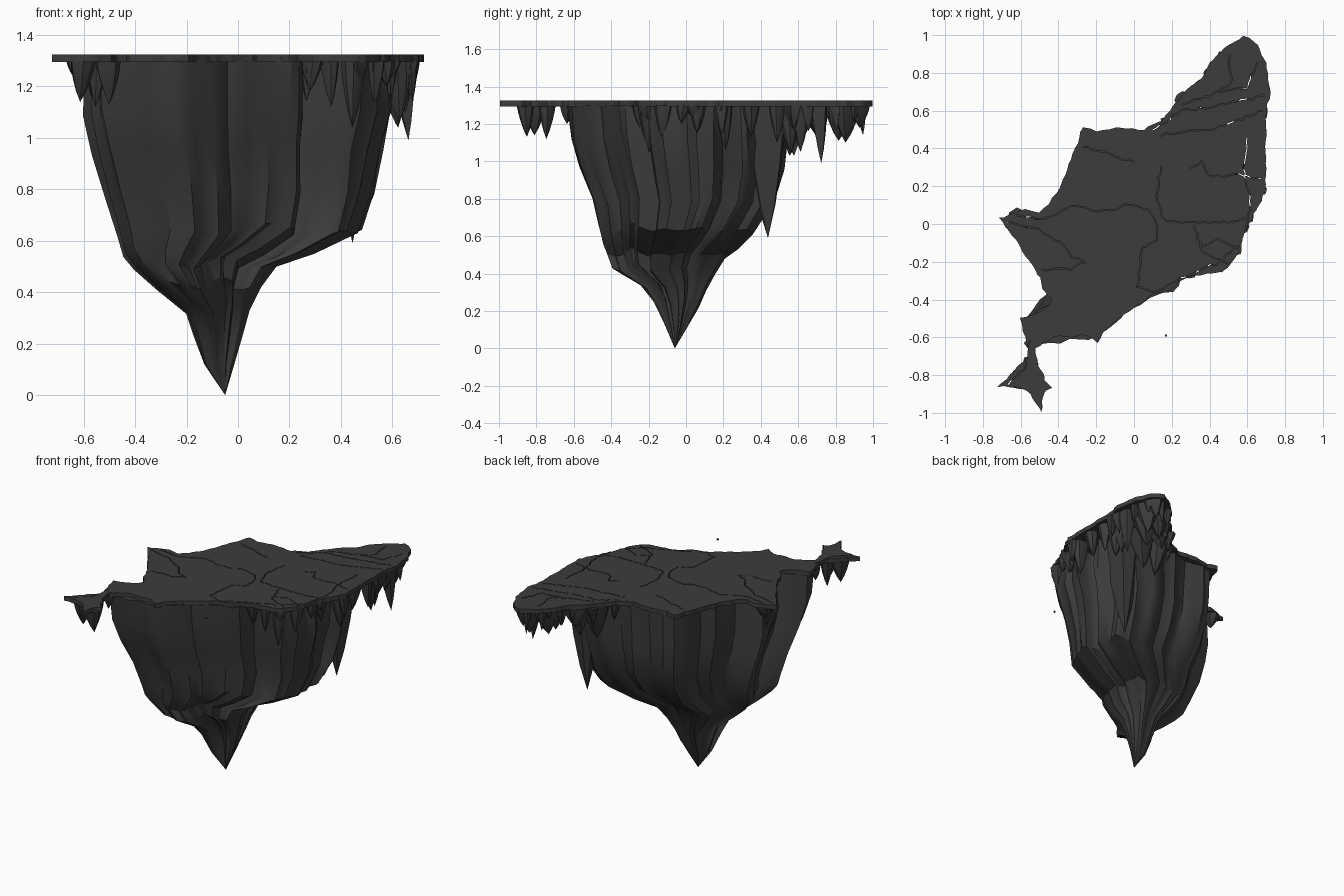
import bpy, bmesh, math, random
from mathutils import Vector, noise

random.seed(7)
if "Cube" in bpy.data.objects:
    bpy.data.objects.remove(bpy.data.objects["Cube"])

rock = bpy.data.materials.new("dark rock grey")
rock.use_nodes = True
rock.diffuse_color = (.045, .045, .045, 1)
rock.node_tree.nodes["Principled BSDF"].inputs["Base Color"].default_value = rock.diffuse_color

TOP, UNDER = 1.325, 1.295


def make_object(name, bm):
    bmesh.ops.recalc_face_normals(bm, faces=bm.faces)
    mesh = bpy.data.meshes.new(name)
    bm.to_mesh(mesh)
    bm.free()
    mesh.materials.append(rock)
    obj = bpy.data.objects.new(name, mesh)
    bpy.context.collection.objects.link(obj)
    return obj


def activate(obj):
    bpy.ops.object.select_all(action='DESELECT')
    obj.select_set(True)
    bpy.context.view_layer.objects.active = obj


def smooth(obj, degrees):
    activate(obj)
    bpy.ops.object.shade_smooth_by_angle(angle=math.radians(degrees))


def roughen(points, step, amount, closed):
    """Subdivide a path and shake the new points."""
    pts = [Vector(p) for p in points]
    result = []
    for a, b in zip(pts, pts[1:] + pts[:1] if closed else pts[1:]):
        count = max(1, round((b - a).length / step))
        for i in range(count):
            p = a.lerp(b, i / count)
            result.append(p + Vector((random.uniform(-amount, amount),
                                      random.uniform(-amount, amount))))
    return result if closed else result + [pts[-1]]


def loft(bm, rings, tip=None):
    """Join rings of equal length, cap the first, close the last on a tip."""
    loops = [[bm.verts.new(p) for p in ring] for ring in rings]
    for upper, lower in zip(loops, loops[1:]):
        for i in range(len(upper)):
            j = (i + 1) % len(upper)
            bm.faces.new((upper[i], upper[j], lower[j], lower[i]))
    bm.faces.new(loops[0])
    if tip:
        end = bm.verts.new(tip)
        for a, b in zip(loops[-1], loops[-1][1:] + loops[-1][:1]):
            bm.faces.new((a, b, end))
    else:
        bm.faces.new(loops[-1])


# Thin land slab with a ragged coast
coast = [(.58, 1), (.48, .93), (.4, .85), (.35, .77), (.25, .68), (.15, .55), (.05, .5),
         (-.1, .51), (-.2, .49), (-.27, .51), (-.3, .43), (-.36, .26), (-.41, .16),
         (-.5, .06), (-.57, .08), (-.72, .03), (-.62, -.08), (-.57, -.17), (-.52, -.24),
         (-.48, -.34), (-.43, -.41), (-.5, -.47), (-.6, -.5), (-.58, -.6), (-.56, -.7),
         (-.64, -.78), (-.72, -.86), (-.6, -.87), (-.55, -.9), (-.49, -1), (-.48, -.9),
         (-.44, -.87), (-.51, -.75), (-.52, -.66), (-.42, -.6), (-.25, -.59), (-.19, -.63),
         (-.15, -.56), (-.07, -.49), (0, -.45), (.1, -.37), (.2, -.35), (.26, -.29),
         (.47, -.25), (.54, -.18), (.59, -.05), (.62, .02), (.7, .17), (.7, .6),
         (.72, .7), (.7, .85), (.66, .95)]
bm = bmesh.new()
edge = roughen(coast, .03, .006, True)
loft(bm, [[(p.x, p.y, z) for p in edge] for z in (TOP, UNDER)])
slab = make_object("land_slab", bm)

# Narrow winding cracks cut through the slab
cracks = [
    [(-.62, .05), (-.5, .02), (-.41, .05), (-.33, .1), (-.2, .07), (-.1, .07), (-.05, .1),
     (.08, .08), (.12, 0), (.12, -.08), (.04, -.13), (.02, -.33), (.1, -.36), (.24, -.3)],
    [(-.67, .01), (-.5, -.03), (-.37, -.11), (-.34, -.17), (-.25, -.2), (-.34, -.24), (-.49, -.24)],
    [(-.27, .41), (-.15, .38), (-.08, .35), (0, .33)],
    [(.14, .47), (.25, .49), (.4, .5), (.55, .55), (.68, .6)],
    [(.14, .3), (.12, .15), (.16, .02), (.3, .01), (.5, .01), (.59, .03)],
    [(.3, .3), (.36, .33), (.4, .25), (.55, .26), (.67, .24)],
    [(.1, .5), (.25, .6), (.4, .62), (.55, .65), (.69, .68)],
    [(.6, .46), (.58, .3), (.62, .1), (.57, -.1), (.45, -.2), (.22, -.3)],
    [(.5, .9), (.52, .75), (.4, .68), (.25, .63)],
    [(.65, .85), (.6, .72), (.45, .7)],
    [(.32, -.01), (.36, -.15), (.5, -.21)],
    [(.36, -.12), (.45, -.08), (.55, -.13)],
    [(-.67, -.85), (-.58, -.77), (-.55, -.62)]]
for path in cracks:
    line = roughen(path, .025, .007, False)
    left, right = [], []
    for i, p in enumerate(line):
        along = (line[min(i + 1, len(line) - 1)] - line[max(i - 1, 0)]).normalized()
        side = Vector((-along.y, along.x)) * .0025
        left.append(p + side)
        right.append(p - side)
    bm = bmesh.new()
    rows = [[bm.verts.new((p.x, p.y, z)) for p in pts]
            for pts, z in ((left, 1.4), (right, 1.4), (right, 1.2), (left, 1.2))]
    for a, b in zip(rows, rows[1:] + rows[:1]):
        for i in range(len(line) - 1):
            bm.faces.new((a[i], a[i + 1], b[i + 1], b[i]))
    for end in (0, -1):
        bm.faces.new([row[end] for row in rows])
    cutter = make_object("crack_cutter", bm)
    cutter.hide_render = True
    cut = slab.modifiers.new("crack", 'BOOLEAN')
    cut.operation, cut.solver, cut.object = 'DIFFERENCE', 'EXACT', cutter
    activate(slab)
    bpy.ops.object.modifier_apply(modifier=cut.name)
    bpy.data.objects.remove(cutter)

# Main rock: one footprint squeezed into a smaller box at each level
foot = [(0, .48), (-.25, .48), (-.34, .25), (-.43, .06), (-.57, .02), (-.5, -.26), (-.42, -.41),
        (-.57, -.5), (-.52, -.62), (-.2, -.61), (0, -.44), (.24, -.33), (.27, -.2), (.48, -.2),
        (.57, 0), (.57, .14), (.42, .19), (.56, .28), (.5, .5), (.2, .52)]
levels = [(1.3, -.57, .57, -.62, .52), (1.1, -.57, .57, -.6, .51), (.95, -.54, .54, -.56, .5),
          (.78, -.5, .52, -.49, .46), (.63, -.46, .47, -.46, .36), (.55, -.44, .3, -.44, .28),
          (.5, -.4, .15, -.42, .21), (.42, -.31, .09, -.39, .16), (.33, -.2, .045, -.24, .11),
          (.24, -.17, .02, -.17, .07), (.12, -.13, -.015, -.11, .01)]
ring = roughen(foot, .045, .01, True)
rings = []
for z, x0, x1, y0, y1 in levels:
    points = []
    for p in ring:
        u, v = (p.x + .57) / 1.14, (p.y + .62) / 1.14
        fold = noise.noise((p.x * 9, p.y * 9, z * 1.5)) * .1 * min(1, z)
        fold = min(fold, .03)
        x, y = x0 + u * (x1 - x0), y0 + v * (y1 - y0)
        x, y = x + (-.05 - x) * fold, y + (-.06 - y) * fold
        dip = noise.noise((p.x * 4, p.y * 4, 3)) * .05 if .2 < z < 1.2 else 0
        points.append((x, y, z + dip))
    rings.append(points)
bm = bmesh.new()
loft(bm, rings, (-.05, -.06, 0))
smooth(make_object("main_rock", bm), 32)


# Hanging rock spikes under the overhanging coast
def add_spike(bm, x, y, radius, bottom):
    sides = 8
    shape = [random.uniform(.75, 1.15) for _ in range(sides)]
    height = TOP - .026 - bottom
    lean = Vector((random.uniform(-.3, .3), random.uniform(-.3, .3))) * radius
    rings = []
    for t, scale in ((0, 1), (.2, .9), (.45, .7), (.75, .38)):
        rings.append([(x + lean.x * t + radius * scale * s * math.cos(math.tau * i / sides),
                       y + lean.y * t + radius * scale * s * math.sin(math.tau * i / sides),
                       bottom + height * (1 - t)) for i, s in enumerate(shape)])
    loft(bm, rings, (x + lean.x, y + lean.y, bottom))


spikes = [(.43, .42, .13, .59), (.65, .71, .05, .99), (.61, .62, .06, 1.05), (.6, .92, .06, 1.18),
          (.6, .84, .08, 1.1), (.5, .83, .08, 1.11), (.5, .7, .08, 1.1), (.37, .68, .08, 1.14),
          (.27, .58, .09, 1.03), (.65, .48, .045, 1.1), (.64, .35, .05, 1.13), (.62, .2, .06, 1.06),
          (.6, .55, .08, 1.04), (.42, .57, .09, 1.03), (.59, .06, .04, 1.15), (.53, -.12, .05, 1.12),
          (.45, -.2, .045, 1.04), (.36, -.22, .04, 1.12), (.29, -.25, .04, 1.18),
          (-.62, .02, .06, 1.21), (-.54, -.1, .06, 1.1), (-.55, -.74, .05, 1.12),
          (-.6, -.82, .06, 1.14), (-.51, -.86, .05, 1.13), (-.54, -.63, .04, 1.2)]
bm = bmesh.new()
for spike in spikes:
    add_spike(bm, *spike)
# Small teeth scattered along the east and north coast
for x, y in coast[:6] + coast[42:]:
    for _ in range(2):
        pull = random.uniform(.06, .14)
        add_spike(bm, x + (.35 - x) * pull, y + (.35 - y) * pull,
                  random.uniform(.025, .045), random.uniform(1.14, 1.24))
smooth(make_object("hanging_spikes", bm), 32)

# Tiny loose rock off the coast
bm = bmesh.new()
bmesh.ops.create_cube(bm, size=.01)
bmesh.ops.translate(bm, verts=bm.verts, vec=(.17, -.59, 1.31))
make_object("loose_rock", bm)
